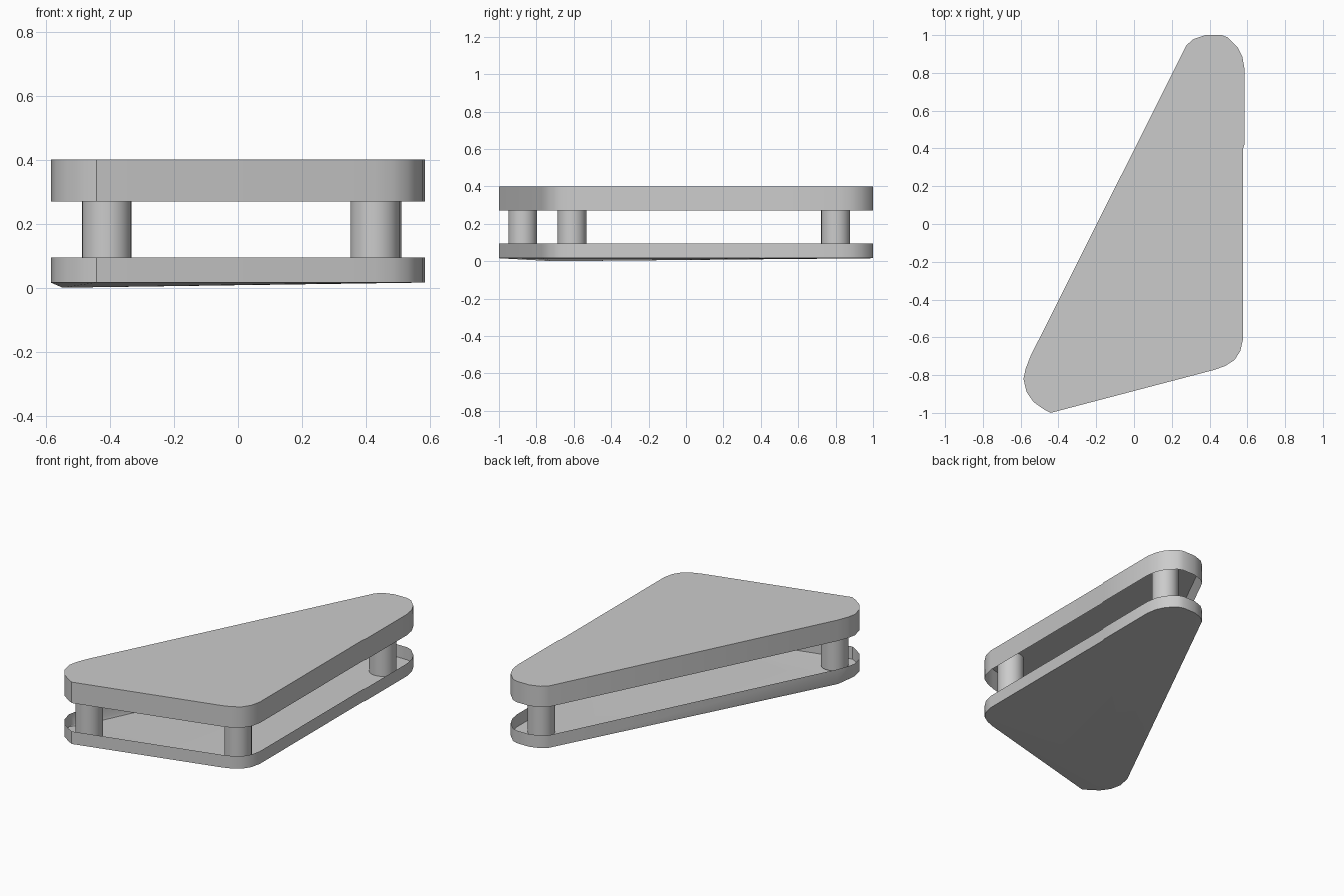
import bpy, bmesh

if "Cube" in bpy.data.objects:
    bpy.data.objects.remove(bpy.data.objects["Cube"])

# Rounded triangular plan, clockwise seen from above
OUTLINE = [(.278, .947), (.315, .979), (.378, 1.0), (.463, 1.0), (.497, .988),
           (.548, .937), (.574, .884), (.585, .82), (.584, .42), (.578, .40),
           (.577, -.61), (.563, -.672), (.532, -.72), (.484, -.751), (.426, -.772),
           (-.442, -1.0), (-.479, -.98), (-.532, -.942), (-.569, -.889),
           (-.585, -.82), (-.574, -.767), (-.548, -.700)]
OUTLINE.reverse()


def finish(bm, name):
    mesh = bpy.data.meshes.new(name)
    bm.to_mesh(mesh)
    bm.free()
    obj = bpy.data.objects.new(name, mesh)
    bpy.context.collection.objects.link(obj)
    bpy.ops.object.select_all(action='DESELECT')
    obj.select_set(True)
    bpy.context.view_layer.objects.active = obj
    bpy.ops.object.shade_smooth_by_angle(angle=0.6)
    return obj


def wall(bm, z0, z1):
    low = [bm.verts.new((x, y, z0)) for x, y in OUTLINE]
    high = [bm.verts.new((x, y, z1)) for x, y in OUTLINE]
    n = len(low)
    for i in range(n):
        j = (i + 1) % n
        bm.faces.new((low[i], low[j], high[j], high[i]))
    return low, high


# Table top: thin shell, open underneath
bm = bmesh.new()
low, high = wall(bm, 0.27, 0.40)
bm.faces.new(high)
finish(bm, "table_top")

# Lower shelf: thin tray, open above, floor dips slightly at the left corner
bm = bmesh.new()
low, high = wall(bm, 0.016, 0.094)
dip = bm.verts.new((-.548, -.712, 0.0))
for i in range(len(low)):
    bm.faces.new((dip, low[(i + 1) % len(low)], low[i]))
finish(bm, "lower_shelf")

# Three round posts standing in the corners
LEG_BOTTOM, LEG_TOP = 0.018, 0.398
for name, x, y in (("left_post", -.41, -.873), ("right_post", .428, -.61),
                   ("back_post", .434, .80)):
    bm = bmesh.new()
    bmesh.ops.create_cone(bm, cap_ends=True, segments=32, radius1=.077,
                          radius2=.077, depth=LEG_TOP - LEG_BOTTOM)
    bmesh.ops.translate(bm, verts=bm.verts, vec=(x, y, (LEG_TOP + LEG_BOTTOM) / 2))
    finish(bm, name)
